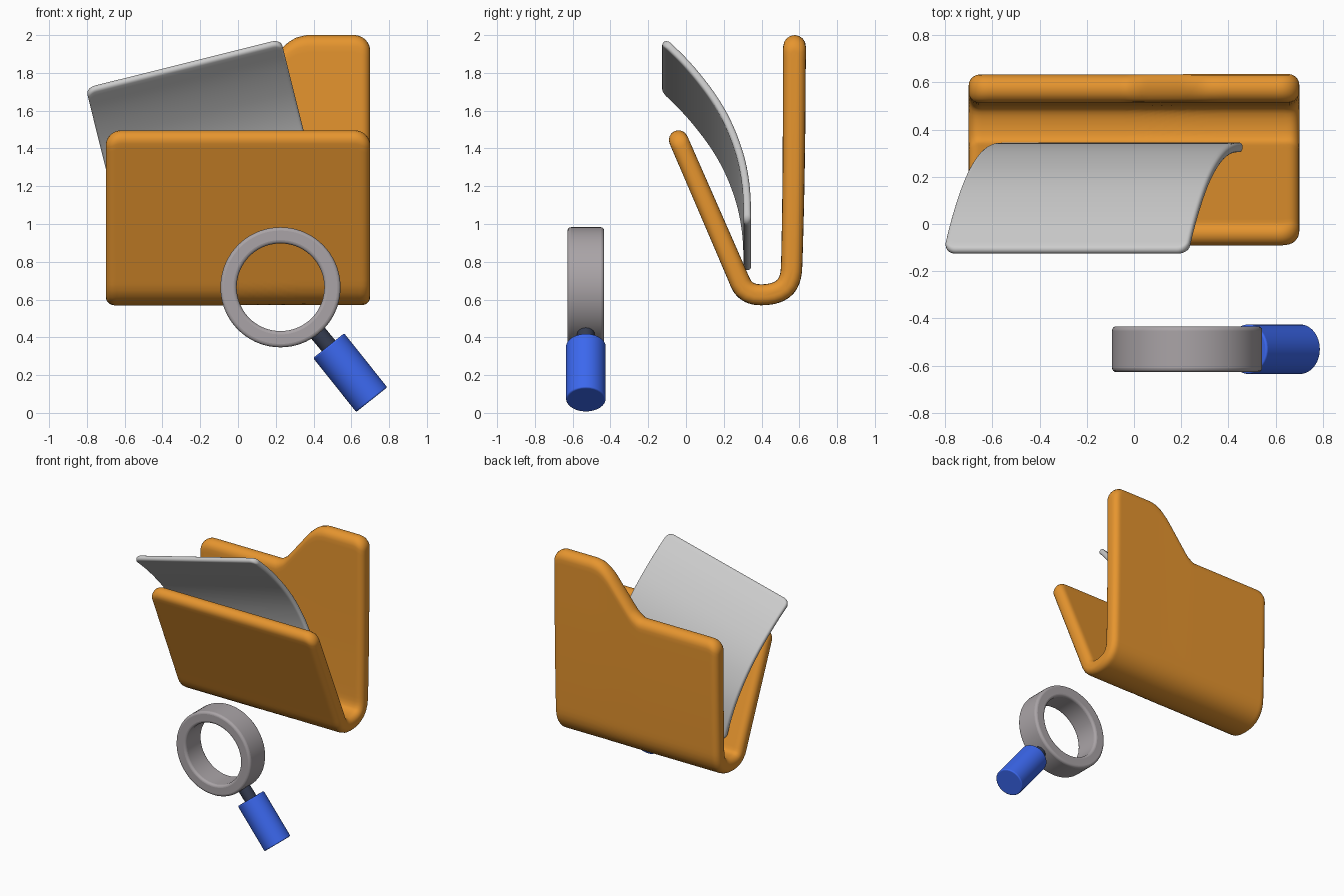
import bpy, bmesh, math
from mathutils import Vector, Matrix

if "Cube" in bpy.data.objects:
    bpy.data.objects.remove(bpy.data.objects["Cube"])


def material(name, color):
    m = bpy.data.materials.new(name)
    m.diffuse_color = (*color, 1)
    m.use_nodes = True
    m.node_tree.nodes["Principled BSDF"].inputs["Base Color"].default_value = m.diffuse_color
    return m


def finish(bm, name, mat=None, bevel=0):
    bmesh.ops.recalc_face_normals(bm, faces=bm.faces[:])
    me = bpy.data.meshes.new(name)
    bm.to_mesh(me)
    bm.free()
    ob = bpy.data.objects.new(name, me)
    bpy.context.collection.objects.link(ob)
    if mat:
        me.materials.append(mat)
    if bevel:
        mod = ob.modifiers.new("Bevel", 'BEVEL')
        mod.width, mod.segments, mod.limit_method = bevel, 4, 'ANGLE'
        mod.angle_limit = math.radians(50)
    bpy.ops.object.select_all(action='DESELECT')
    bpy.context.view_layer.objects.active = ob
    ob.select_set(True)
    bpy.ops.object.shade_smooth_by_angle(angle=math.radians(50))
    return ob


def chaikin(pts, n=4):
    pts = [Vector(p) for p in pts]
    for _ in range(n):
        out = [pts[0]]
        for a, b in zip(pts, pts[1:]):
            out += [a.lerp(b, .25), a.lerp(b, .75)]
        pts = out + [pts[-1]]
    return pts


def at_length(path, s):
    for a, b in zip(path, path[1:]):
        d = (b - a).length
        if s <= d:
            break
        s -= d
    t = (b - a).normalized()
    return a + t * s, t


def quarter(r, e):
    return 0 if e >= r else r - math.sqrt(r * r - (r - e) ** 2)


def sheet(name, width, path, half, edge, corner, place, trim=lambda u: 0,
          mat=None, mid=40, rows=70):
    """Bent slab with round edges and corners: rings of its profile, lofted along u."""
    length = sum((b - a).length for a, b in zip(path, path[1:]))
    ends = [corner * (1 - math.cos(math.pi / 2 * i / 9)) for i in range(9)]
    us = ends + [corner + (width - 2 * corner) * i / mid for i in range(mid + 1)]
    us += [width - e for e in reversed(ends)]
    bm = bmesh.new()
    rings = []
    for u in us:
        e = min(u, width - u)
        inset, cut = quarter(edge, e), quarter(corner, e)
        h0, h1 = half[0] - inset, half[1] - inset
        s0, s1 = cut + h0, length - cut - h1 - trim(u)
        left, right, caps = [], [], []
        for i in range(rows + 1):
            t = i / rows
            p, d = at_length(path, s0 + (s1 - s0) * t)
            n = Vector((-d.y, d.x)) * (h0 + (h1 - h0) * t)
            left.append(p + n)
            right.append(p - n)
            if i in (0, rows):
                fwd = Vector((n.y, -n.x)) * (-1 if i == 0 else 1)
                arc = [p + n * math.cos(a) + fwd * math.sin(a)
                       for a in (math.pi * k / 8 for k in range(1, 8))]
                caps.append(arc)
        loop = left + caps[1] + right[::-1] + caps[0][::-1]
        rings.append([bm.verts.new(place(u, q)) for q in loop])
    for a, b in zip(rings, rings[1:]):
        for i in range(len(a)):
            j = (i + 1) % len(a)
            bm.faces.new((a[i], a[j], b[j], b[i]))
    bm.faces.new(rings[0])
    bm.faces.new(rings[-1])
    return finish(bm, name, mat)


def rod(name, a, b, radius, mat, bevel=0):
    a, b = Vector(a), Vector(b)
    rot = (b - a).to_track_quat('Z', 'Y').to_matrix().to_4x4()
    bm = bmesh.new()
    bmesh.ops.create_cone(bm, cap_ends=True, segments=48, radius1=radius,
                          radius2=radius, depth=(b - a).length,
                          matrix=Matrix.Translation((a + b) / 2) @ rot)
    return finish(bm, name, mat, bevel)


orange = material("folder_orange", (.79, .30, .028))
blue = material("handle_blue", (.045, .14, .87))
dark = material("neck_dark", (.035, .045, .08))
metal = material("rim_grey", (.40, .37, .385))

# Folder: V-shaped profile, back panel steps up to a tab on the right
folder_path = chaikin([(-.06, 1.492), (.26, .755), (.315, .625), (.475, .625),
                       (.556, .69), (.562, .85), (.571, 1.3), (.575, 2)])
tab = [(-9, 1.645), (-.03, 1.645), (.03, 1.685), (.22, 1.92), (.27, 1.965),
       (.31, 1.988), (.36, 2), (9, 2)]


def tab_trim(u):
    x = u - .7
    for (x0, z0), (x1, z1) in zip(tab, tab[1:]):
        if x <= x1:
            return 2 - (z0 + (z1 - z0) * (x - x0) / (x1 - x0))


sheet("folder", 1.4, folder_path, (.051, .06), .045, .085,
      lambda u, q: (u - .7, q.x, q.y), tab_trim, orange, mid=60)

# Paper: tilted sheet curling forward at the top
tilt = math.radians(14)
c, s = math.cos(tilt), math.sin(tilt)
paper_path = chaikin([(-.12, 0), (.03, -.15), (.19, -.37), (.285, -.60),
                      (.322, -.8), (.325, -1.0)])
sheet("paper", 1.065, paper_path, (.02, .02), .016, .05,
      lambda u, q: (-.805 + u * c - q.y * s, q.x, 1.715 + u * s + q.y * c), mid=6, rows=50)

# Magnifier rim
bm = bmesh.new()
SEG = 72
rings = []
for i in range(SEG):
    a = math.tau * i / SEG
    rings.append([bm.verts.new((.225 + r * math.cos(a), y, .665 + r * math.sin(a)))
                  for r, y in ((.318, -.627), (.318, -.433), (.232, -.433), (.232, -.627))])
for i in range(SEG):
    p, q = rings[i], rings[(i + 1) % SEG]
    for k in range(4):
        bm.faces.new((p[k], p[(k + 1) % 4], q[(k + 1) % 4], q[k]))
finish(bm, "magnifier_rim", metal, .018)

# Magnifier neck and handle
rod("magnifier_neck", (.405, -.53, .445), (.50, -.53, .33), .046, dark)
rod("magnifier_handle", (.48, -.53, .356), (.708, -.53, .07), .105, blue, .008)
